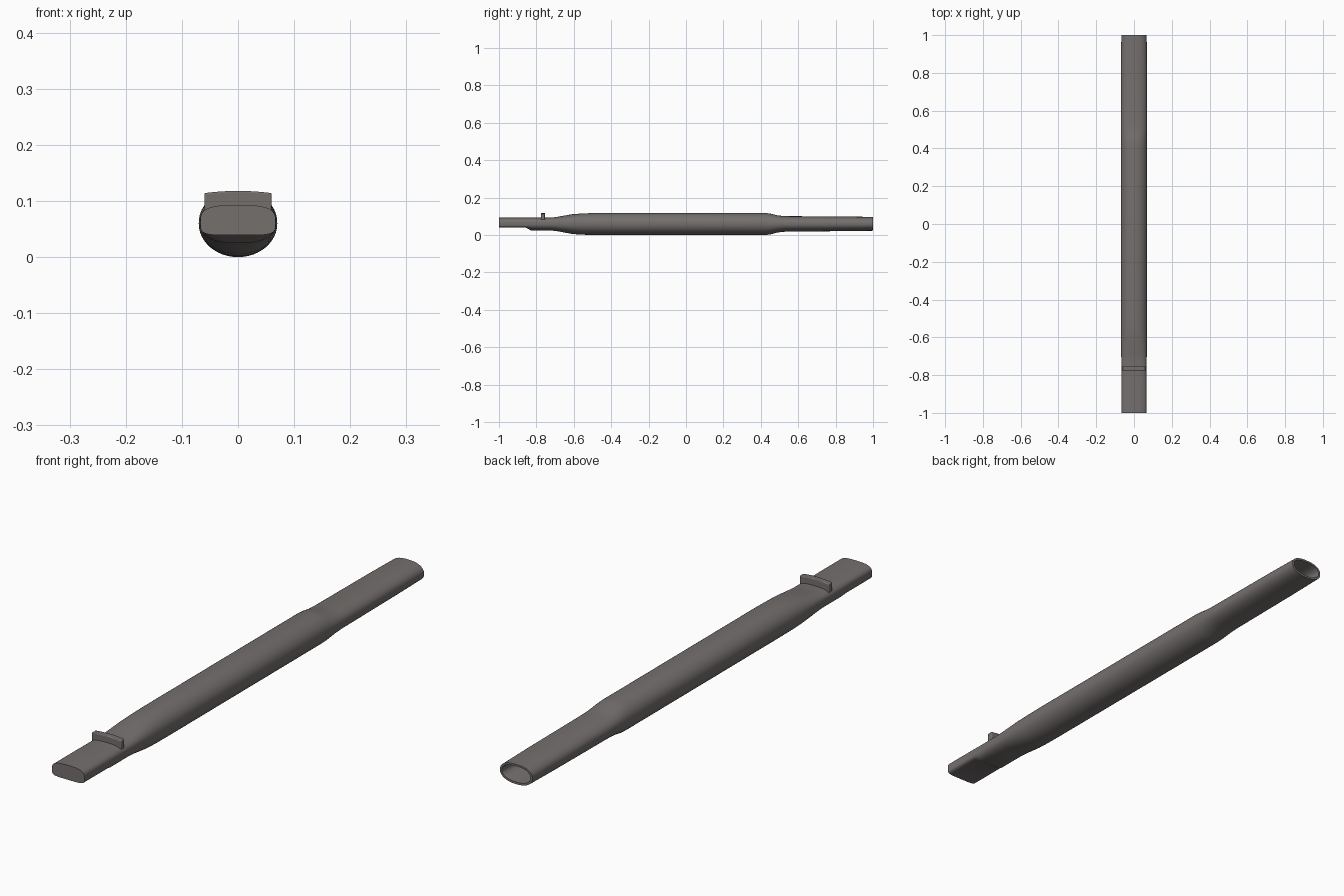
import bpy, bmesh, math

if "Cube" in bpy.data.objects:
    bpy.data.objects.remove(bpy.data.objects["Cube"])

N = 64
dark = bpy.data.materials.new("dark_warm_grey")
dark.diffuse_color = (.175, .16, .155, 1)
dark.use_nodes = True
dark.node_tree.nodes["Principled BSDF"].inputs["Base Color"].default_value = dark.diffuse_color


def ring(bm, y, w, z0, zm, z1, nb, nt):
    """Cross-section at y: half width, bottom, widest height, top, roundness exponents."""
    verts = []
    for i in range(N):
        t = 2 * math.pi * i / N
        c, s = math.cos(t), math.sin(t)
        n, h = (nt, z1 - zm) if s >= 0 else (nb, zm - z0)
        x = w * math.copysign(abs(c) ** (2 / n), c)
        z = zm + h * math.copysign(abs(s) ** (2 / n), s)
        verts.append(bm.verts.new((x, y, z)))
    return verts


def finish(bm, name, angle):
    bmesh.ops.recalc_face_normals(bm, faces=bm.faces)
    me = bpy.data.meshes.new(name)
    bm.to_mesh(me)
    bm.free()
    me.materials.append(dark)
    ob = bpy.data.objects.new(name, me)
    bpy.context.collection.objects.link(ob)
    bpy.ops.object.select_all(action='DESELECT')
    ob.select_set(True)
    bpy.context.view_layer.objects.active = ob
    bpy.ops.object.shade_smooth_by_angle(angle=math.radians(angle))
    return ob


# Tube body: flat front plug, swollen middle, narrower open back with a bore
sections = [
    (-1.0, .067, .039, .064, .093, 5, 3.0),
    (-.855, .067, .039, .064, .093, 5, 3.0),
    (-.83, .067, .025, .062, .093, 2.6, 3.0),
    (-.72, .067, .024, .062, .093, 2.5, 3.0),
    (-.69, .068, .021, .061, .097, 2.4, 2.8),
    (-.61, .070, .006, .060, .111, 2.1, 2.3),
    (-.56, .070, .002, .060, .115, 2.05, 2.2),
    (-.48, .070, .000, .060, .118, 2, 2.15),
    (.42, .070, .000, .060, .118, 2, 2.15),
    (.45, .070, .003, .060, .115, 2.05, 2.15),
    (.49, .070, .014, .060, .105, 2.2, 2.3),
    (.53, .070, .018, .060, .101, 2.2, 2.4),
    (.85, .069, .021, .060, .099, 2.2, 2.4),
    (1.0, .067, .023, .060, .097, 2.2, 2.4),
    (1.0, .059, .031, .060, .090, 2.2, 2.4),
    (.985, .057, .033, .060, .088, 2.2, 2.4),
    (.55, .057, .033, .060, .088, 2.2, 2.4),
]
bm = bmesh.new()
rings = [ring(bm, *s) for s in sections]
for a, b in zip(rings, rings[1:]):
    for i in range(N):
        j = (i + 1) % N
        bm.faces.new((a[i], a[j], b[j], b[i]))
bm.faces.new(rings[0])
bm.faces.new(rings[-1])
finish(bm, "tube_body", 35)

# Raised crosswise stop near the front, with a slightly arched top
bm = bmesh.new()
top = [(.06 * k / 6, .118 - .004 * (k / 6) ** 2) for k in range(-6, 7)]
prof = [(-.06, .075)] + top + [(.06, .075)]
face = bm.faces.new([bm.verts.new((x, -.776, z)) for x, z in prof])
ext = bmesh.ops.extrude_face_region(bm, geom=[face])
bmesh.ops.translate(bm, vec=(0, .022, 0),
                    verts=[v for v in ext['geom'] if isinstance(v, bmesh.types.BMVert)])
stop = finish(bm, "stop_tab", 35)
bev = stop.modifiers.new("soft_edges", 'BEVEL')
bev.width = .003
bev.segments = 3
bev.limit_method = 'ANGLE'
